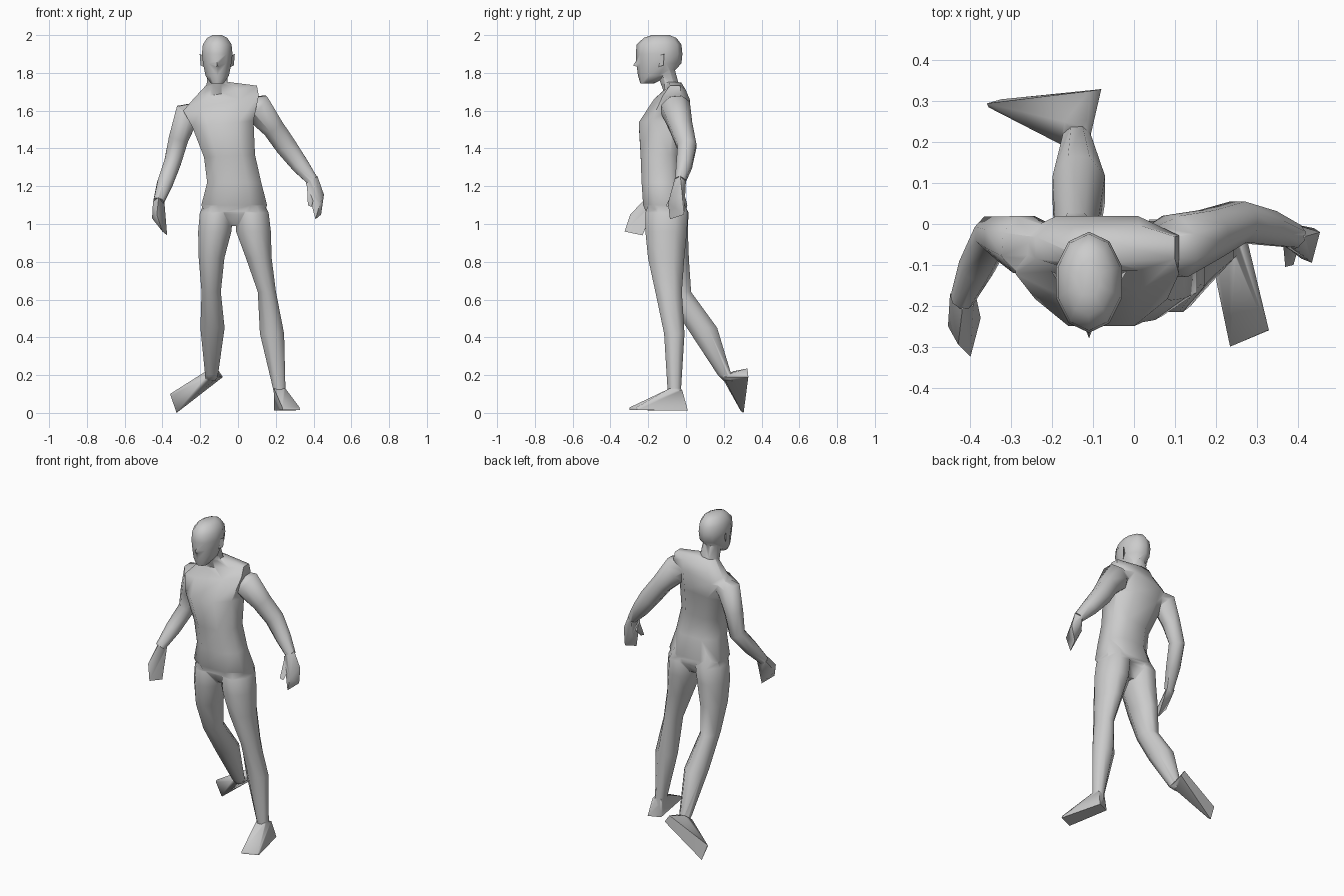
import bpy, bmesh
from math import cos, sin, pi, copysign
from mathutils import Vector


def shade(ob):
    bpy.ops.object.select_all(action='DESELECT')
    ob.select_set(True)
    bpy.context.view_layer.objects.active = ob
    bpy.ops.object.shade_smooth_by_angle(angle=1.15)


def finish(name, bm):
    bmesh.ops.recalc_face_normals(bm, faces=bm.faces[:])
    mesh = bpy.data.meshes.new(name)
    bm.to_mesh(mesh)
    bm.free()
    ob = bpy.data.objects.new(name, mesh)
    bpy.context.collection.objects.link(ob)
    return ob


def loft(name, rings, along=False, sides=8, power=1.0):
    """Rings are (x, y, z, half width, half depth[, tilt]); along = square to the path."""
    bm = bmesh.new()
    cen = [Vector(r[:3]) for r in rings]
    grow = 1 / cos(pi / sides) ** power
    loops = []
    for i, r in enumerate(rings):
        u, v = Vector((1, 0, r[5] if len(r) > 5 else 0)), Vector((0, 1, 0))
        if along:
            t = (cen[min(i + 1, len(cen) - 1)] - cen[max(i - 1, 0)]).normalized()
            v = (v - t * v.dot(t)).normalized()
            u = v.cross(t)
        loop = []
        for k in range(sides):
            a = 2 * pi * (k + 0.5) / sides
            c, s = (copysign(abs(f) ** power, f) * grow for f in (cos(a), sin(a)))
            loop.append(bm.verts.new(cen[i] + u * c * r[3] + v * s * r[4]))
        loops.append(loop)
    for a, b in zip(loops, loops[1:]):
        for k in range(sides):
            n = (k + 1) % sides
            bm.faces.new((a[k], a[n], b[n], b[k]))
    bm.faces.new(loops[0])
    bm.faces.new(loops[-1])
    return finish(name, bm)


def hull(name, points):
    bm = bmesh.new()
    for p in points:
        bm.verts.new(p)
    bmesh.ops.convex_hull(bm, input=bm.verts[:])
    loose = [v for v in bm.verts if not v.link_faces]
    bmesh.ops.delete(bm, geom=loose, context='VERTS')
    return finish(name, bm)


# torso, with the shoulders tilted
body = loft("body", [
    (-.02, -.10, .99, .075, .06),
    (-.02, -.105, 1.05, .15, .10),
    (-.02, -.11, 1.10, .174, .117),
    (-.02, -.13, 1.22, .143, .105),
    (-.045, -.135, 1.36, .135, .105, .05),
    (-.08, -.118, 1.53, .162, .132, .1),
    (-.09, -.075, 1.64, .20, .095, .2),
    (-.07, -.058, 1.695, .17, .055, .22),
    (-.105, -.07, 1.745, .06, .045, .1)], power=.8)
parts = []

# neck and head
parts.append(loft("neck", [(-.11, -.065, 1.66, .05, .04), (-.11, -.085, 1.74, .056, .047),
                           (-.11, -.11, 1.82, .05, .05)]))
head = [(1.745, -.24, -.17, .034), (1.785, -.25, -.09, .062), (1.85, -.257, -.03, .075),
        (1.90, -.26, -.025, .081), (1.95, -.255, -.03, .076),
        (1.985, -.22, -.055, .054), (2.0, -.18, -.09, .025)]
parts.append(loft("head", [(-.11, (f + b) / 2, z, w, (b - f) / 2)
                           for z, f, b, w in head], sides=10))
parts.append(hull("nose", [(-.11, -.28, 1.84), (-.125, -.24, 1.825), (-.095, -.24, 1.825),
                           (-.11, -.24, 1.90)]))
for side, label in ((-1, "right"), (1, "left")):
    shade(hull(label + "_ear", [(-.11 + side * dx, y, z) for dx, y, z in (
        (.068, -.155, 1.89), (.068, -.15, 1.83), (.093, -.115, 1.90),
        (.088, -.12, 1.84), (.07, -.125, 1.87))]))

# arms
parts.append(loft("left_arm", [
    (.02, -.06, 1.65, .03, .04), (.10, -.055, 1.615, .08, .076),
    (.185, -.025, 1.51, .058, .06), (.255, .005, 1.41, .056, .05),
    (.33, -.01, 1.31, .046, .042), (.395, -.03, 1.23, .03, .028)], along=True))
parts.append(loft("right_arm", [
    (-.18, -.055, 1.61, .04, .04), (-.27, -.05, 1.58, .068, .07),
    (-.315, -.035, 1.45, .052, .053), (-.345, -.025, 1.33, .045, .045),
    (-.385, -.105, 1.22, .042, .04), (-.42, -.185, 1.12, .028, .027)], along=True))

# hands
parts += [
    hull("left_hand", [(.36, -.05, 1.215), (.42, -.03, 1.255), (.39, 0, 1.235), (.395, -.06, 1.24),
                       (.455, -.02, 1.155), (.435, -.095, 1.11), (.44, -.01, 1.05),
                       (.41, -.085, 1.025), (.39, -.01, 1.13)]),
    hull("left_thumb", [(.365, -.05, 1.21), (.37, -.105, 1.10), (.39, -.10, 1.09),
                        (.41, -.03, 1.18), (.37, -.03, 1.15)]),
    hull("right_hand", [(-.45, -.17, 1.12), (-.39, -.16, 1.12), (-.42, -.21, 1.14),
                        (-.42, -.17, 1.08), (-.455, -.25, 1.03), (-.43, -.295, 1.05),
                        (-.40, -.325, .96), (-.375, -.23, .94), (-.39, -.22, 1.03)])]

# legs
parts.append(loft("left_leg", [
    (.06, -.105, 1.17, .05, .07), (.074, -.102, 1.06, .088, .113), (.082, -.105, .96, .092, .11),
    (.11, -.105, .82, .068, .096), (.153, -.092, .64, .048, .07),
    (.18, -.062, .42, .064, .054), (.218, -.062, .13, .033, .036),
    (.225, -.055, .08, .03, .038)]))
parts.append(loft("right_leg", [
    (-.10, -.105, 1.17, .05, .07), (-.114, -.10, 1.06, .088, .113), (-.123, -.10, .96, .088, .11),
    (-.14, -.085, .82, .068, .1), (-.142, -.045, .64, .051, .072),
    (-.135, .085, .45, .064, .08), (-.14, .205, .20, .034, .036),
    (-.145, .23, .17, .025, .03)]))

# feet: the left one flat, the right one lifted with its sole facing back
parts += [
    hull("left_foot", [(.19, -.02, .012), (.265, .01, .012), (.235, -.30, .015),
                       (.33, -.26, .015), (.235, -.30, .028), (.325, -.26, .03),
                       (.19, -.085, .13), (.25, -.085, .13), (.20, -.03, .12),
                       (.25, -.02, .12)]),
    hull("right_foot", [(-.08, .33, .19), (-.11, .325, .235), (-.36, .295, .10),
                        (-.325, .305, 0), (-.355, .285, .09), (-.32, .29, .01),
                        (-.18, .195, .18), (-.11, .20, .19), (-.17, .25, .22),
                        (-.115, .255, .215)])]

# fuse everything into one continuous skin
bpy.context.view_layer.objects.active = body
for part in parts:
    mod = body.modifiers.new("fuse", 'BOOLEAN')
    mod.operation = 'UNION'
    mod.solver = 'EXACT'
    mod.object = part
    bpy.ops.object.modifier_apply(modifier=mod.name)
    bpy.data.objects.remove(part)
shade(body)
